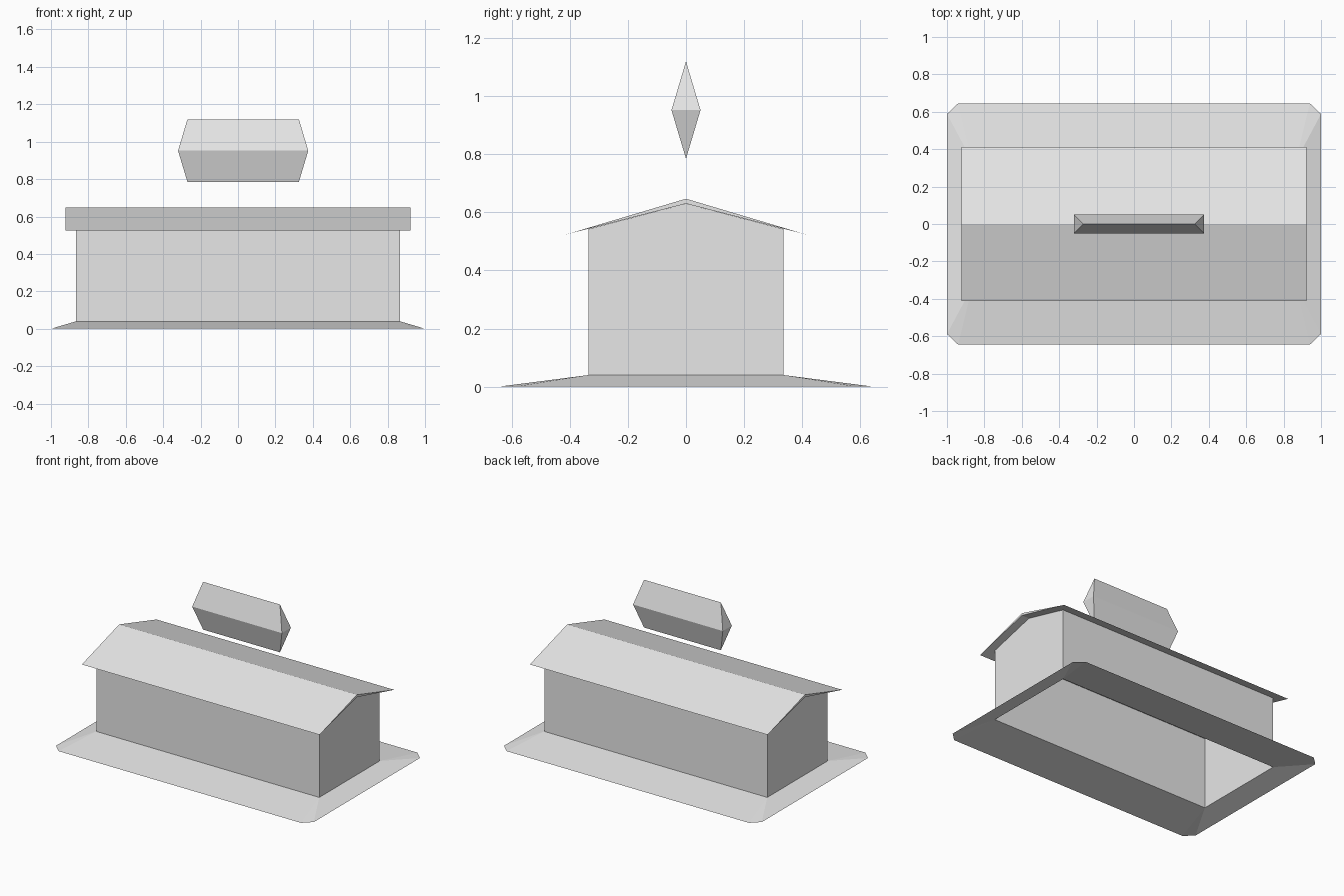
import bpy

if "Cube" in bpy.data.objects:
    bpy.data.objects.remove(bpy.data.objects["Cube"])

gray = bpy.data.materials.new("light gray")
gray.diffuse_color = (0.8, 0.8, 0.8, 1)
gray.use_nodes = True
gray.node_tree.nodes["Principled BSDF"].inputs["Base Color"].default_value = gray.diffuse_color


def make(name, verts, faces):
    mesh = bpy.data.meshes.new(name)
    mesh.from_pydata(verts, [], faces)
    mesh.materials.append(gray)
    obj = bpy.data.objects.new(name, mesh)
    bpy.context.collection.objects.link(obj)
    return obj


WX, WY, BASE = 0.865, 0.335, 0.04      # wall half sizes and foot height
CORNERS = [(-1, -1), (1, -1), (1, 1), (-1, 1)]

# Walls: open shell with gabled ends
verts = [(sx * WX, sy * WY, z) for z in (BASE, 0.543) for sx, sy in CORNERS]
verts += [(WX, 0, 0.63), (-WX, 0, 0.63)]
make("walls", verts, [(0, 1, 5, 4), (1, 2, 6, 8, 5), (2, 3, 7, 6), (3, 0, 4, 9, 7)])

# Roof: thin wedge profile swept along x
RX = 0.922
profile = [(-0.413, 0.524), (0, 0.63), (0.413, 0.524), (0, 0.647)]
verts = [(x, y, z) for x in (-RX, RX) for y, z in profile]
faces = [(i, i + 4, (i + 1) % 4 + 4, (i + 1) % 4) for i in range(4)]
make("roof", verts, faces + [(0, 1, 3), (1, 2, 3), (4, 7, 5), (5, 7, 6)])

# Ground skirt: sloping sheet around the walls with clipped corners
verts = [(sx * WX, sy * WY, BASE) for sx, sy in CORNERS]
for i, (sx, sy) in enumerate(CORNERS):
    pair = [(sx, sy * 0.588, 0), (sx * 0.94, sy * 0.645, 0)]
    verts += pair if i % 2 == 0 else pair[::-1]
faces = []
for i in range(4):
    j = (i + 1) % 4
    faces.append((i, 4 + 2 * i, 5 + 2 * i))                # corner
    faces.append((i, 5 + 2 * i, 4 + 2 * j, j))             # side
make("ground_skirt", verts, faces)

# Floating sign: ridge above and below a narrow rectangle
SX = 0.0275
verts = [(SX + sx * 0.348, sy * 0.05, 0.952) for sx, sy in CORNERS]
verts += [(SX + sx * 0.298, 0, z) for z in (1.12, 0.785) for sx in (-1, 1)]
make("floating_sign", verts, [
    (0, 1, 5, 4), (1, 2, 5), (2, 3, 4, 5), (3, 0, 4),
    (1, 0, 6, 7), (2, 1, 7), (3, 2, 7, 6), (0, 3, 6)])
